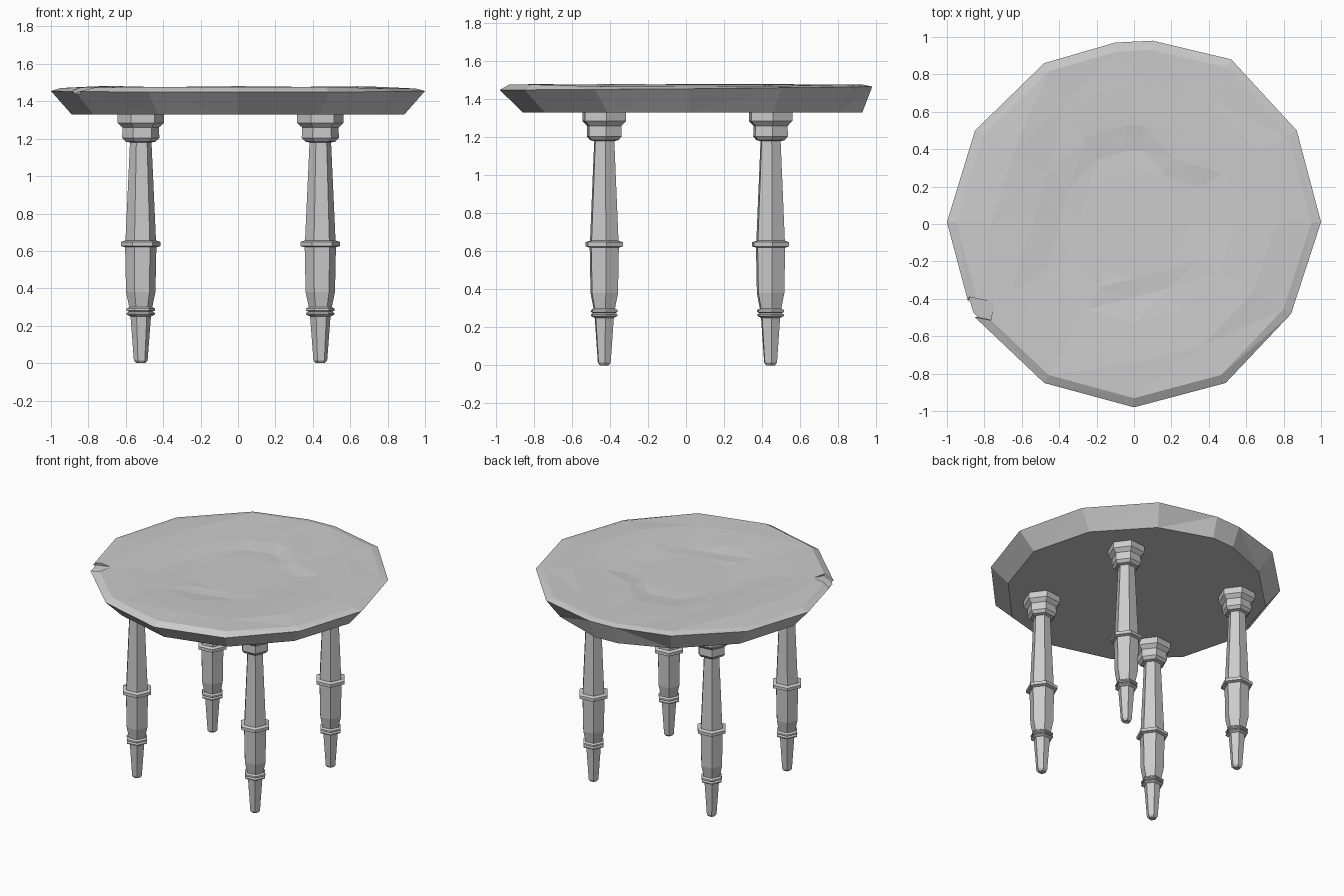
import bpy
import bmesh
import math
import random
from mathutils import Vector

random.seed(4)
cube = bpy.data.objects.get("Cube")
if cube:
    bpy.data.objects.remove(cube, do_unlink=True)

# Single plain grey
grey = bpy.data.materials.new("plain_grey")
grey.use_nodes = True
colour = (0.6, 0.6, 0.6, 1)
grey.diffuse_color = colour
grey.node_tree.nodes["Principled BSDF"].inputs["Base Color"].default_value = colour


def loft(name, rings, location=(0, 0, 0)):
    """Skin a stack of equal-length rings and cap both ends."""
    bm = bmesh.new()
    loops = [[bm.verts.new(p) for p in ring] for ring in rings]
    n = len(loops[0])
    for low, high in zip(loops, loops[1:]):
        for i in range(n):
            j = (i + 1) % n
            bm.faces.new((low[i], low[j], high[j], high[i]))
    bm.faces.new(loops[0][::-1])
    bm.faces.new(loops[-1])
    bmesh.ops.triangulate(bm, faces=[f for f in bm.faces if f.normal.z > 0.5 or len(f.verts) == 4])
    bmesh.ops.recalc_face_normals(bm, faces=bm.faces)
    mesh = bpy.data.meshes.new(name)
    bm.to_mesh(mesh)
    bm.free()
    mesh.materials.append(grey)
    obj = bpy.data.objects.new(name, mesh)
    obj.location = location
    bpy.context.collection.objects.link(obj)
    return obj


# Tabletop: hand-hewn outline, starting at the left and going round by the back
outline = [(1, .01), (.87, .5), (.52, .88), (.1, .98), (-.1, .97), (-.48, .86),
           (-.85, .5), (-1, .01), (-.87, -.48), (-.48, -.85), (0, -.98),
           (.49, -.85), (.84, -.48)]


def scaled(factor, z, jitter=0.0, shift=0.0):
    return [Vector((x * factor, y * factor + shift, z + random.uniform(-jitter, jitter)))
            for x, y in outline]


underside = scaled(.89, 1.33, shift=.015)
for p in underside:
    if p.y > .8:
        p.y += .04
rim = [Vector((x, y, 1.455 + .012 * y * (1 if y > 0 else .5))) for x, y in outline]
tabletop = loft("tabletop", [
    underside, rim,
    scaled(.95, 1.473, .006),
    scaled(.76, 1.476, .006),
    scaled(.54, 1.472, .005),
    scaled(.40, 1.462, .008),
    scaled(.30, 1.463, .003),
])

# Chipped corner on the front right rim
bpy.ops.mesh.primitive_cube_add(size=1, location=(-.83, -.455, 1.485))
cutter = bpy.context.object
cutter.name = "chip_cutter"
cutter.scale = (.14, .10, .07)
cutter.rotation_euler = (math.radians(10), math.radians(-14), math.radians(-12))
cutter.hide_render = True
cutter.hide_set(True)
chip = tabletop.modifiers.new("chip", "BOOLEAN")
chip.operation = "DIFFERENCE"
chip.solver = "EXACT"
chip.object = cutter

# Six-sided turned leg: (radius, height) from foot to capital
leg_profile = [
    (.024, 0), (.037, .015), (.055, .25),
    (.076, .26), (.076, .268), (.064, .275), (.078, .282), (.076, .292), (.062, .3),
    (.079, .38), (.084, .62),
    (.107, .626), (.107, .648), (.082, .656),
    (.058, 1.18), (.082, 1.185), (.100, 1.205), (.098, 1.26),
    (.125, 1.285), (.125, 1.335),
]
turns = [math.radians(60 * i + 6) for i in range(6)]
for side, x in (("right", -.52), ("left", .44)):
    for end, y in (("front", -.43), ("back", .445)):
        rings = [[(r * math.cos(a), r * math.sin(a), z) for a in turns]
                 for r, z in leg_profile]
        loft(f"{end}_{side}_leg", rings, (x, y, 0))
